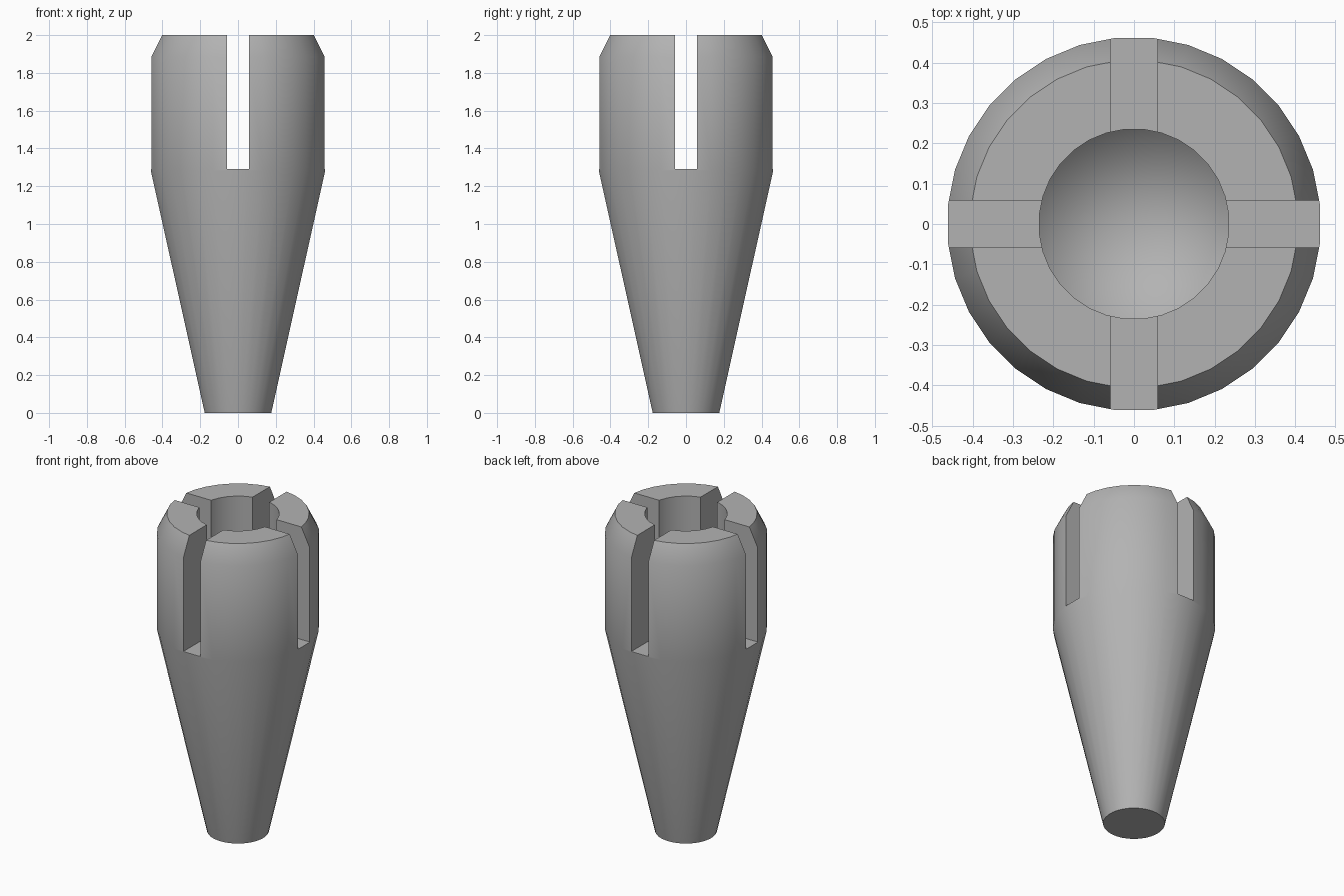
import bpy, bmesh, math

cube = bpy.data.objects.get("Cube")
if cube:
    bpy.data.objects.remove(cube, do_unlink=True)

SIDES = 32
SLOT_WIDTH = 0.117
SLOT_FLOOR = 1.29

metal = bpy.data.materials.new("plain grey")
metal.use_nodes = True
grey = (0.45, 0.45, 0.45, 1)
metal.diffuse_color = grey
metal.node_tree.nodes["Principled BSDF"].inputs["Base Color"].default_value = grey


def add_object(name, bm):
    bmesh.ops.recalc_face_normals(bm, faces=bm.faces)
    mesh = bpy.data.meshes.new(name)
    bm.to_mesh(mesh)
    bm.free()
    mesh.materials.append(metal)
    obj = bpy.data.objects.new(name, mesh)
    bpy.context.collection.objects.link(obj)
    return obj


def lathe(name, profile):
    """Rings from (radius, z) pairs, flat base, pointed bore end."""
    bm = bmesh.new()
    rings = []
    for radius, z in profile[:-1]:
        angles = [(i + 0.5) * math.tau / SIDES for i in range(SIDES)]
        rings.append([bm.verts.new((radius * math.cos(a), radius * math.sin(a), z)) for a in angles])
    bm.faces.new(rings[0])
    for low, high in zip(rings, rings[1:]):
        for i in range(SIDES):
            j = (i + 1) % SIDES
            bm.faces.new((low[i], low[j], high[j], high[i]))
    tip = bm.verts.new((0, 0, profile[-1][1]))
    for i in range(SIDES):
        bm.faces.new((rings[-1][i], rings[-1][(i + 1) % SIDES], tip))
    return add_object(name, bm)


# Tapered body with chamfered rim and drilled bore
body = lathe("collet_body", [
    (0.177, 0), (0.464, 1.283), (0.464, 1.885), (0.407, 2),
    (0.236, 2), (0.236, 1.27), (0, 1.04)])

# Two crossing slots through the rim
for axis in range(2):
    bm = bmesh.new()
    bmesh.ops.create_cube(bm, size=1)
    size = [1.4, SLOT_WIDTH] if axis == 0 else [SLOT_WIDTH, 1.4]
    for v in bm.verts:
        v.co.x *= size[0]
        v.co.y *= size[1]
        v.co.z += SLOT_FLOOR + 0.5
    cutter = add_object("slot_cutter", bm)
    cutter.hide_render = True
    cut = body.modifiers.new("slot", "BOOLEAN")
    cut.operation = "DIFFERENCE"
    cut.solver = "EXACT"
    cut.object = cutter
    bpy.ops.object.select_all(action="DESELECT")
    body.select_set(True)
    bpy.context.view_layer.objects.active = body
    bpy.ops.object.modifier_apply(modifier=cut.name)
    bpy.data.objects.remove(cutter, do_unlink=True)

# Smooth round walls, sharp slot and rim edges
bpy.ops.object.shade_smooth_by_angle(angle=math.radians(32))
